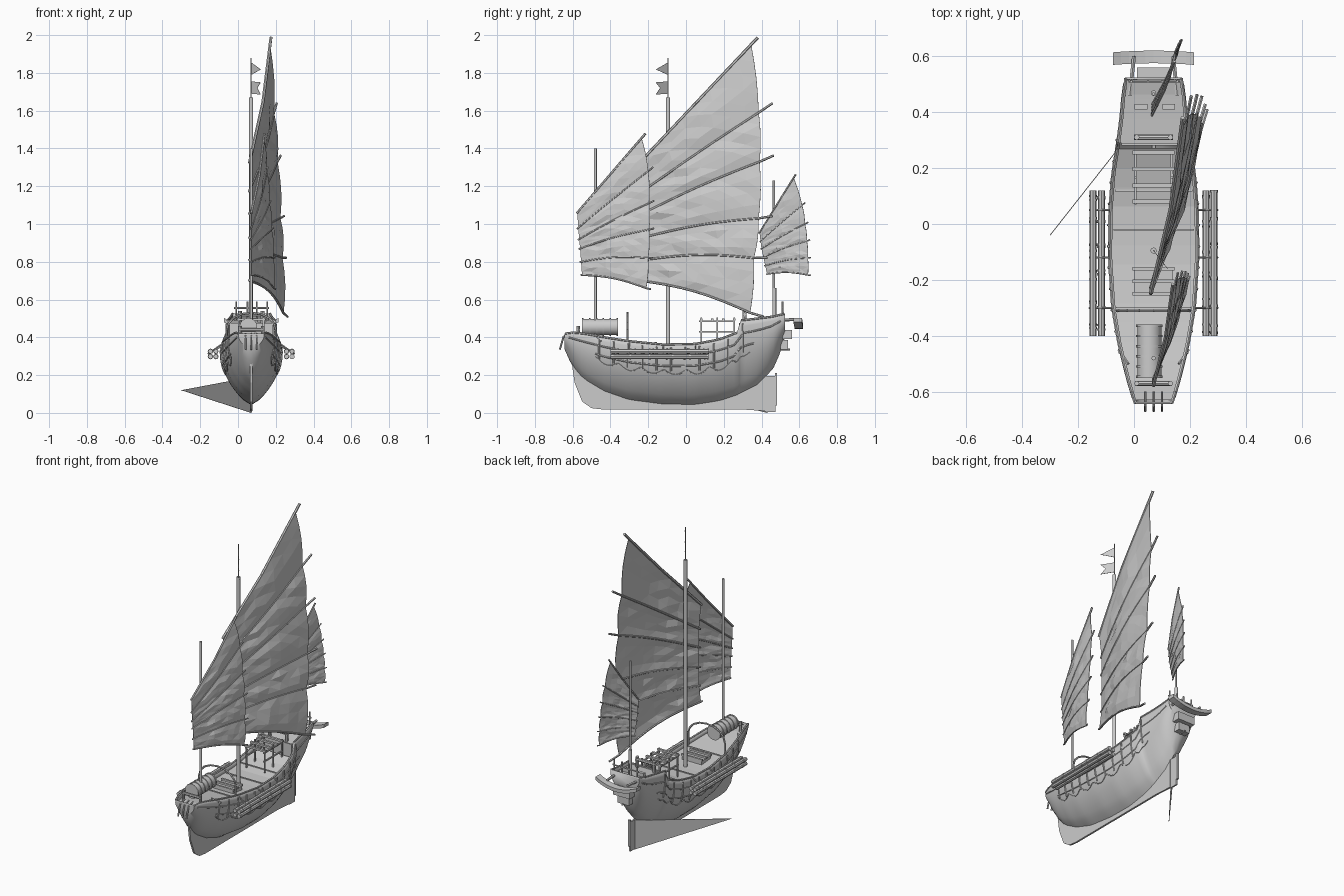
import bpy, bmesh, math, random
from mathutils import Vector, Matrix

random.seed(4)
if "Cube" in bpy.data.objects:
    bpy.data.objects.remove(bpy.data.objects["Cube"], do_unlink=True)

grey = bpy.data.materials.new("weathered_grey")
grey.use_nodes = True
grey.diffuse_color = (0.6, 0.6, 0.6, 1)
grey.node_tree.nodes["Principled BSDF"].inputs["Base Color"].default_value = (0.6, 0.6, 0.6, 1)
CX = 0.07  # centre line of the ship


def finish(name, bm, smooth=None, thick=0, normals=True):
    if normals:
        bmesh.ops.recalc_face_normals(bm, faces=bm.faces)
    me = bpy.data.meshes.new(name)
    bm.to_mesh(me)
    bm.free()
    me.materials.append(grey)
    ob = bpy.data.objects.new(name, me)
    bpy.context.collection.objects.link(ob)
    if thick:
        mod = ob.modifiers.new("thickness", 'SOLIDIFY')
        mod.thickness = thick
        mod.offset = 0
    if smooth:
        bpy.ops.object.select_all(action='DESELECT')
        ob.select_set(True)
        bpy.context.view_layer.objects.active = ob
        bpy.ops.object.shade_smooth_by_angle(angle=math.radians(smooth))
    return ob


def boxes(name, items):
    """Each item is (centre, size)."""
    bm = bmesh.new()
    for c, s in items:
        m = Matrix.Translation(c) @ Matrix.Diagonal((*s, 1))
        bmesh.ops.create_cube(bm, size=1, matrix=m)
    return finish(name, bm)


def rods(name, paths, r, sides=8):
    """Round bars following each path of points."""
    bm = bmesh.new()
    for path in paths:
        for a, b in zip(path, path[1:]):
            a, b = Vector(a), Vector(b)
            d = b - a
            m = Matrix.Translation((a + b) / 2) @ d.to_track_quat('Z', 'Y').to_matrix().to_4x4()
            bmesh.ops.create_cone(bm, cap_ends=True, segments=sides, radius1=r, radius2=r,
                                  depth=d.length, matrix=m)
    return finish(name, bm, 40)


def plate(name, pts, thick):
    bm = bmesh.new()
    bm.faces.new([bm.verts.new(p) for p in pts])
    return finish(name, bm, thick=thick)


# Hull stations: y, half width, keel height, rim height
STATIONS = [
    (-0.64, 0.065, 0.34, 0.42), (-0.6, 0.078, 0.25, 0.425), (-0.54, 0.095, 0.18, 0.42),
    (-0.43, 0.122, 0.115, 0.4), (-0.3, 0.145, 0.07, 0.38), (-0.12, 0.157, 0.047, 0.362),
    (0.05, 0.155, 0.045, 0.365), (0.18, 0.145, 0.065, 0.39), (0.27, 0.13, 0.095, 0.425),
    (0.29, 0.127, 0.105, 0.49), (0.38, 0.115, 0.15, 0.5), (0.46, 0.108, 0.24, 0.51),
    (0.5, 0.102, 0.33, 0.52), (0.52, 0.1, 0.4, 0.525)]


def station(y):
    for a, b in zip(STATIONS, STATIONS[1:]):
        if y <= b[0]:
            k = (y - a[0]) / (b[0] - a[0])
            return [p + (q - p) * k for p, q in zip(a, b)]
    return STATIONS[-1]


def hull_point(y, t, side, out=0.0):
    _, w, lo, hi = station(y)
    f = math.sin(min(t * 1.18, 1.9) * math.pi / 2) ** 0.72 if t > 0 else 0
    return (CX + side * (w * f + out), y, lo + (hi - lo) * t)


def spread(a, b, n):
    return [a + (b - a) * i / (n - 1) for i in range(n)]


YS = sorted(set(spread(-0.64, 0.52, 40) + [0.27, 0.29]))
TS = spread(0, 1, 13)
bm = bmesh.new()
rings = []
for y in YS:
    ring = [bm.verts.new(hull_point(y, t, -1)) for t in reversed(TS)]
    ring += [bm.verts.new(hull_point(y, t, 1)) for t in TS[1:]]
    rings.append(ring)
for a, b in zip(rings, rings[1:]):
    for i in range(len(a) - 1):
        bm.faces.new((a[i], a[i + 1], b[i + 1], b[i]))
bm.faces.new(rings[0])
bm.faces.new(rings[-1])
finish("hull", bm, 40, 0.008)


def deck(name, y0, y1, drop):
    bm = bmesh.new()
    rows = []
    for y in spread(y0, y1, 14):
        _, w, _, hi = station(y)
        rows.append([bm.verts.new((CX + s * w * 0.95, y, hi - drop)) for s in (-1, 1)])
    for a, b in zip(rows, rows[1:]):
        bm.faces.new((a[0], a[1], b[1], b[0]))
    finish(name, bm, thick=0.006)


deck("main_deck", -0.63, 0.27, 0.03)
deck("stern_deck", 0.29, 0.515, 0.025)
boxes("deck_seams", [((CX, y, station(y)[3] - 0.024), (station(y)[1] * 1.85, 0.006, 0.006))
                     for y in (-0.3, -0.02, 0.12)])
boxes("stern_bulkhead", [((CX, 0.285, 0.43), (0.23, 0.01, 0.09))])

# Rails, wales, ribs and rope swags on both sides
for side, label in ((1, "left"), (-1, "right")):
    def run(t, y0, y1, out=0.003):
        return [hull_point(y, t, side, out) for y in spread(y0, y1, 24)]
    rods("gunwale_" + label, [run(1, -0.64, 0.268), run(1, 0.292, 0.52)], 0.006, 6)
    rods("wales_" + label, [run(0.82, -0.62, 0.5), run(0.64, -0.48, 0.36)], 0.005, 6)
    rods("side_posts_" + label, [[hull_point(y, t, side, 0.006) for t in spread(0.55, 0.95, 5)]
                                 for y in spread(-0.46, 0.3, 11)], 0.005, 5)
    swag = [hull_point(y, 0.58 - 0.09 * abs(math.sin((y + 0.48) * 26)), side, 0.005)
            for y in spread(-0.48, 0.34, 70)]
    rods("rope_swags_" + label, [swag], 0.003, 5)
    # Bamboo pole bundles slung outboard
    poles, knots, hangers = [], [], []
    for dx in (0.187, 0.216):
        for z in (0.298, 0.326):
            x = CX + side * dx
            poles.append([(x, -0.4, z), (x, 0.12, z)])
            for y in spread(-0.38, 0.1, 6):
                y += random.uniform(-0.02, 0.02)
                knots.append([(x, y, z), (x, y + 0.008, z)])
    rods("bamboo_poles_" + label, poles, 0.0125)
    rods("bamboo_knots_" + label, knots, 0.0145)
    for y in (-0.3, -0.12, 0.05):
        hangers.append([hull_point(y, 0.98, side), (CX + side * 0.23, y, 0.312)])
    rods("pole_hangers_" + label, hangers, 0.004, 6)

# Keel, rudder and the loose triangular fin
plate("keel", [(CX, y, z) for y, z in (
    (-0.61, 0.3), (-0.59, 0.16), (-0.55, 0.06), (-0.5, 0.025), (-0.44, 0.018), (0.3, 0.018),
    (0.42, 0.01), (0.42, 0.2), (0.3, 0.13), (0.0, 0.06), (-0.3, 0.08), (-0.5, 0.16))], 0.012)
boxes("rudder", [((CX, 0.445, 0.1), (0.01, 0.055, 0.19)), ((CX, 0.477, 0.125), (0.014, 0.012, 0.17))])
plate("side_fin", [(-0.3, -0.04, 0.12), (CX, 0.43, 0.0), (CX, 0.43, 0.19)], 0.003)
rods("tiller", [[(CX, 0.44, 0.335), (CX, 0.55, 0.335)]], 0.006, 6)


# Masts with rigged sails
def bar(x, y, z0, z1):
    return [(x, y, z0), (x, y, z1)]


rods("fore_mast", [bar(CX, -0.48, 0.36, 1.4)], 0.0075, 10)
rods("main_mast", [bar(CX, -0.095, 0.3, 1.67)], 0.011, 10)
rods("mast_pole", [bar(CX, -0.095, 1.65, 1.88)], 0.003, 6)
rods("mizzen_mast", [bar(CX, 0.465, 0.47, 1.23)], 0.006, 10)
rods("mizzen_mast_foot", [bar(CX, 0.468, 0.47, 0.66)], 0.01, 10)


def sail(name, rows, luff_x, foot_x, head_x, over, r, belly, cols=9, sub=4):
    """Rows run foot to head: luff y, z and leech y, z."""
    n = len(rows) - 1

    def point(v, u):
        i = min(int(v), n - 1)
        k = v - i
        ly, lz, ey, ez = [a + (b - a) * k for a, b in zip(rows[i], rows[i + 1])]
        ex = foot_x + (head_x - foot_x) * (v / n) ** 1.6
        puff = math.sin(math.pi * k)
        w = math.sin(math.pi * min(max(u, 0), 1))
        return Vector((luff_x + (ex - luff_x) * u + belly * (w + 0.7 * puff * min(1, 2 * max(u, 0))),
                       ly + (ey - ly) * u + belly * 0.5 * puff * u,
                       lz + (ez - lz) * u + belly * 1.7 * w * (1 - v / n)))
    bm = bmesh.new()
    grid = []
    for j in range(n * sub + 1):
        line = []
        for i in range(cols):
            p = point(j / sub, i / (cols - 1))
            if j % sub and 0 < i < cols - 1:
                p += Vector((random.uniform(-1, 1) * belly * 0.35, random.uniform(-1, 1) * belly * 0.8, 0))
            line.append(bm.verts.new(p))
        grid.append(line)
    for a, b in zip(grid, grid[1:]):
        for i in range(cols - 1):
            bm.faces.new((a[i], a[i + 1], b[i + 1], b[i]))
    bmesh.ops.triangulate(bm, faces=bm.faces)
    finish(name, bm, thick=0.003)
    us = [-0.02] + spread(0, 1, 9) + [1 + over]
    battens = [[point(v, u) for u in us] for v in range(n)]
    rods(name + "_battens", battens, r, 6)
    rods(name + "_yard", [[point(n, -0.01), point(n, 0.5), point(n, 1.06)]], r * 1.3, 6)


sail("main_sail", [
    (-0.24, 0.70, 0.34, 0.53), (-0.22, 0.81, 0.36, 0.82), (-0.22, 0.93, 0.385, 1.03),
    (-0.22, 1.06, 0.39, 1.33), (-0.22, 1.18, 0.385, 1.59), (-0.24, 1.33, 0.345, 1.95)],
    0.062, 0.24, 0.168, 0.12, 0.0065, 0.016)
sail("fore_sail", [
    (-0.55, 0.73, -0.21, 0.66), (-0.555, 0.8, -0.2, 0.82), (-0.56, 0.87, -0.195, 0.97),
    (-0.565, 0.92, -0.195, 1.11), (-0.57, 0.98, -0.2, 1.28), (-0.575, 1.06, -0.235, 1.455)],
    0.07, 0.19, 0.135, 0.07, 0.005, 0.01)
sail("mizzen_sail", [
    (0.43, 0.735, 0.645, 0.73), (0.42, 0.78, 0.645, 0.82), (0.41, 0.825, 0.64, 0.91),
    (0.4, 0.87, 0.63, 1.0), (0.395, 0.91, 0.615, 1.1), (0.39, 0.955, 0.57, 1.245)],
    0.065, 0.165, 0.14, 0.07, 0.004, 0.007, cols=7)


# Flags on the pole
def flag(name, outline):
    plate(name, [(CX + 0.05 * u, -0.095 - 0.065 * u, z) for u, z in outline], 0.002)


flag("pennant", [(0, 1.855), (1, 1.818), (0, 1.79)])
flag("swallowtail_flag", [(0, 1.755), (1, 1.75), (0.65, 1.72), (1, 1.685), (0, 1.69)])

# Bow fittings: hooped barrel, windlass, hanging anchors
rods("bow_barrel", [[(0.055, -0.55, 0.455), (0.055, -0.36, 0.455)]], 0.043, 16)
rods("barrel_hoops", [[(0.055, y, 0.455), (0.055, y + 0.008, 0.455)] for y in spread(-0.55, -0.368, 6)], 0.047, 16)
rods("bow_windlass", [[(0.005, -0.57, 0.44), (0.135, -0.57, 0.44)],
                      bar(0.01, -0.57, 0.39, 0.46), bar(0.13, -0.57, 0.39, 0.46)], 0.009)
rods("anchors", [[(x, -0.6, 0.42), (x, -0.648, 0.405), (x, -0.668, 0.335)] for x in (0.04, 0.07, 0.1)], 0.005, 6)
rods("bow_cleats", [[(CX + s * 0.09, -0.5, 0.42), (CX + s * 0.125, -0.45, 0.38)] for s in (-1, 1)], 0.005, 6)

# Midship fittings: arched beam, hatch and slatted frame
arch = [(CX + 0.13 * math.cos(a), -0.31, 0.44 + 0.09 * math.sin(a)) for a in spread(0, math.pi, 9)]
rods("arched_beam", [arch, bar(-0.06, -0.31, 0.36, 0.44), bar(0.2, -0.31, 0.36, 0.44)], 0.006, 6)
boxes("hatch", [((CX, -0.205, 0.35), (0.14, 0.09, 0.03))]
      + [((CX, y, 0.37), (0.15, 0.012, 0.012)) for y in (-0.25, -0.205, -0.16)])
boxes("slatted_frame",
      [((CX, y, 0.495), (0.15, 0.014, 0.012)) for y in spread(0.08, 0.255, 4)]
      + [((x, 0.165, z), (0.008, 0.19, 0.008)) for x in (0.005, 0.135) for z in (0.43, 0.485)]
      + [((x, y, 0.43), (0.008, 0.008, 0.15)) for x in (0.005, 0.135) for y in (0.08, 0.165, 0.255)])

# Stern fittings: windlass, rails, lockers, gallery and curved platform
rods("stern_windlass", [[(0.0, 0.31, 0.52), (0.14, 0.31, 0.52)],
                        bar(0.01, 0.31, 0.46, 0.54), bar(0.13, 0.31, 0.46, 0.54)], 0.01)
boxes("stern_lockers", [((x, 0.42, 0.49), (0.045, 0.02, 0.035)) for x in (0.025, 0.125)])
rods("stern_rail", [[(-0.02, 0.51, 0.555), (0.165, 0.51, 0.555)]]
     + [bar(x, 0.51, 0.48, 0.59) for x in (-0.01, 0.05, 0.1, 0.155)], 0.005, 6)
boxes("stern_gallery", [((CX, 0.535, 0.415), (0.12, 0.05, 0.05)), ((CX, 0.52, 0.36), (0.08, 0.04, 0.05))])
rods("platform_arms", [[(CX + s * 0.085, 0.46, 0.49), (CX + s * 0.07, 0.6, 0.495)] for s in (-1, 1)], 0.008, 6)
bm = bmesh.new()
bows = []
for s in spread(-1, 1, 11):
    x, y, z = CX + 0.145 * s, 0.575 - 0.006 * s * s, 0.445 + 0.035 * s * s
    bows.append([bm.verts.new(p) for p in ((x, y, z), (x, y + 0.045, z), (x, y + 0.045, z + 0.022), (x, y, z + 0.022))])
for a, b in zip(bows, bows[1:]):
    for i in range(4):
        bm.faces.new((a[i], a[(i + 1) % 4], b[(i + 1) % 4], b[i]))
bm.faces.new(bows[0])
bm.faces.new(bows[-1])
finish("stern_platform", bm)
